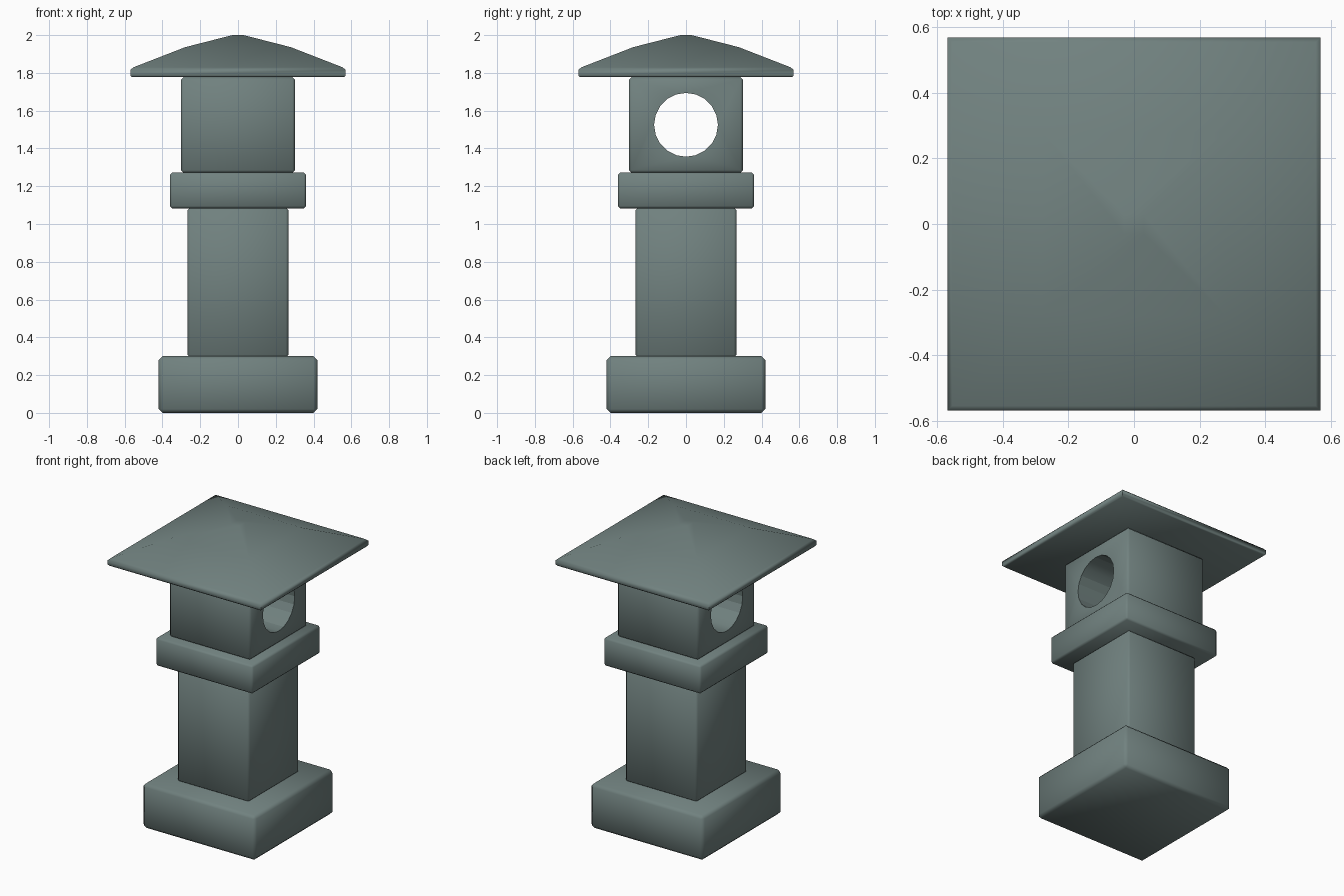
import bpy, bmesh, math

if "Cube" in bpy.data.objects:
    bpy.data.objects.remove(bpy.data.objects["Cube"])

stone = bpy.data.materials.new("grey_green_stone")
stone.diffuse_color = (0.165, 0.222, 0.214, 1)
stone.use_nodes = True
stone.node_tree.nodes["Principled BSDF"].inputs["Base Color"].default_value = stone.diffuse_color


def finish(name, bm):
    bmesh.ops.recalc_face_normals(bm, faces=bm.faces[:])
    me = bpy.data.meshes.new(name)
    bm.to_mesh(me)
    bm.free()
    ob = bpy.data.objects.new(name, me)
    bpy.context.collection.objects.link(ob)
    me.materials.append(stone)
    return ob


def smooth(ob):
    bpy.ops.object.select_all(action='DESELECT')
    ob.select_set(True)
    bpy.context.view_layer.objects.active = ob
    bpy.ops.object.shade_smooth_by_angle(angle=math.radians(60))


def block(name, half, z0, z1, bevel):
    """Square block with softly chamfered edges."""
    bm = bmesh.new()
    bmesh.ops.create_cube(bm, size=1)
    for v in bm.verts:
        v.co = (v.co.x * 2 * half, v.co.y * 2 * half, z0 + (v.co.z + 0.5) * (z1 - z0))
    bmesh.ops.bevel(bm, geom=bm.edges[:], offset=bevel, segments=1,
                    affect='EDGES', profile=0.5)
    ob = finish(name, bm)
    smooth(ob)
    return ob


# Stacked stones
block("base", 0.42, 0.0, 0.30, 0.02)
block("post", 0.267, 0.295, 1.085, 0.013)
block("platform", 0.361, 1.083, 1.273, 0.012)
lamp_box = block("lamp_box", 0.303, 1.27, 1.778, 0.015)

# Round opening running through the lamp box from side to side
bm = bmesh.new()
bmesh.ops.create_cone(bm, cap_ends=True, segments=20, radius1=0.169,
                      radius2=0.169, depth=1.2)
for v in bm.verts:
    v.co = (v.co.z, v.co.x, v.co.y + 1.525)
cutter = finish("opening_cutter", bm)
cutter.hide_render = True
cut = lamp_box.modifiers.new("opening", 'BOOLEAN')
cut.operation = 'DIFFERENCE'
cut.solver = 'EXACT'
cut.object = cutter
bpy.ops.object.select_all(action='DESELECT')
lamp_box.select_set(True)
bpy.context.view_layer.objects.active = lamp_box
bpy.ops.object.modifier_apply(modifier=cut.name)
bpy.data.objects.remove(cutter)
smooth(lamp_box)

# Low pyramid roof from stacked square rings: half width, height
profile = [(0.56, 1.777), (0.57, 1.787), (0.57, 1.815), (0.555, 1.829),
           (0.28, 1.936), (0.03, 2.0)]
bm = bmesh.new()
rings = [[bm.verts.new((sx * r, sy * r, z))
          for sx, sy in ((1, 1), (-1, 1), (-1, -1), (1, -1))] for r, z in profile]
for a, b in zip(rings, rings[1:]):
    for i in range(4):
        j = (i + 1) % 4
        bm.faces.new((a[i], a[j], b[j], b[i]))
bm.faces.new(rings[0])
bm.faces.new(rings[-1])
smooth(finish("roof", bm))
